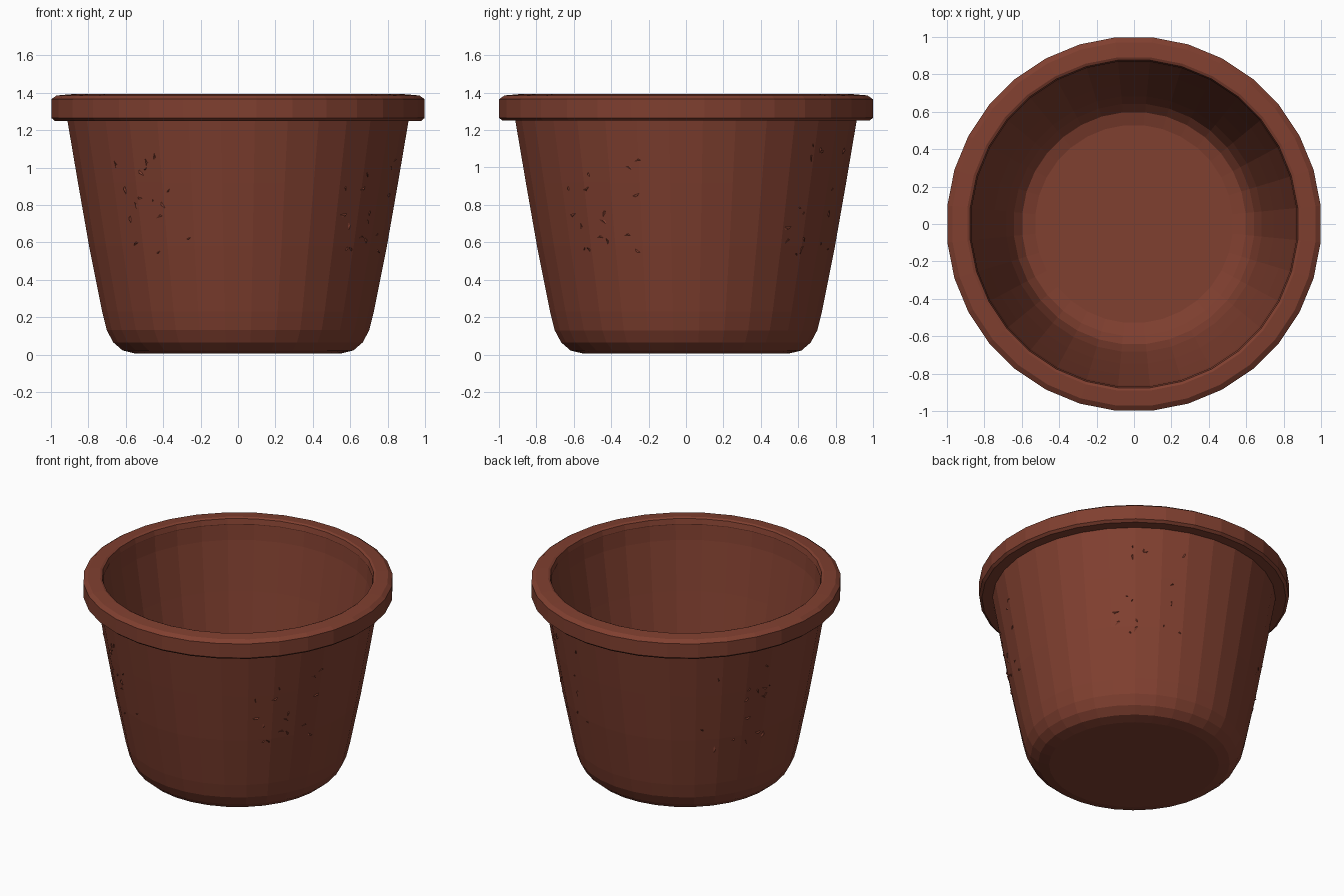
import bpy, bmesh, math, random
from mathutils import Vector, Matrix

cube = bpy.data.objects.get("Cube")
if cube:
    bpy.data.objects.remove(cube)

SIDES = 32
clay = bpy.data.materials.new("terracotta")
clay.use_nodes = True
color = (0.215, 0.05, 0.029, 1)
clay.diffuse_color = color
clay.node_tree.nodes["Principled BSDF"].inputs["Base Color"].default_value = color


def add_object(name, bm):
    mesh = bpy.data.meshes.new(name)
    bm.to_mesh(mesh)
    bm.free()
    mesh.materials.append(clay)
    obj = bpy.data.objects.new(name, mesh)
    bpy.context.collection.objects.link(obj)
    return obj


def lathe(name, profile, closed=False):
    """Revolve (radius, height) points; an open profile gets capped ends."""
    bm = bmesh.new()
    rings = []
    for r, z in profile:
        ring = []
        for i in range(SIDES):
            a = math.tau * (i + 0.5) / SIDES
            ring.append(bm.verts.new((r * math.cos(a), r * math.sin(a), z)))
        rings.append(ring)
    pairs = list(zip(rings, rings[1:]))
    if closed:
        pairs.append((rings[-1], rings[0]))
    for low, high in pairs:
        for i in range(SIDES):
            j = (i + 1) % SIDES
            bm.faces.new((low[i], low[j], high[j], high[i]))
    if not closed:
        bm.faces.new(rings[0])
        bm.faces.new(rings[-1])
    bmesh.ops.recalc_face_normals(bm, faces=bm.faces)
    return add_object(name, bm)


# Outer wall from the base up, over the lip, then down the inside to the floor
wall = [(0.55, 0.005), (0.62, 0.022), (0.67, 0.065), (0.705, 0.13),
        (0.73, 0.23), (0.80, 0.58), (0.86, 0.92), (0.918, 1.26),
        (0.925, 1.36), (0.875, 1.36), (0.865, 1.24), (0.81, 0.9),
        (0.75, 0.56), (0.685, 0.24), (0.645, 0.13), (0.60, 0.08), (0.53, 0.06)]
lathe("pot_body", wall)

# Thick collar round the mouth, with soft outer corners
rim = [(0.905, 1.25), (0.985, 1.25), (1.003, 1.265), (1.003, 1.365),
       (0.975, 1.385), (0.895, 1.392), (0.88, 1.385), (0.872, 1.35)]
lathe("rim", rim, closed=True)

# Small raised chips in four worn patches of the wall
random.seed(4)
bm = bmesh.new()
for quarter in range(4):
    for n in range(16):
        angle = math.radians(-32 + 90 * quarter + random.uniform(-17, 17))
        z = random.uniform(0.5, 1.12)
        step = math.tau / SIDES
        bend = (angle / step) % 1 - 0.5
        flat = math.cos(step / 2) / math.cos(bend * step)
        # Follow the facet under the chip
        facet = round(angle / step - 0.5) + 0.5
        facet = (math.floor(angle / step - 0.5) + 1) * step
        radius = (0.80 + (z - 0.58) * 0.174) * math.cos(step / 2)
        radius /= math.cos(angle - facet)
        size = random.uniform(0.01, 0.028)
        turn = Matrix.Rotation(angle, 4, "Z")
        spin = Matrix.Rotation(random.uniform(0, math.tau), 4, "X")
        place = Matrix.Translation(turn @ Vector((radius, 0, z))) @ turn @ spin
        corners = [(0, -0.3 * size, -size), (0, 0.4 * size, -size * 0.6),
                   (0, 0, size), (0.008, 0.3 * size, 0)]
        v = [bm.verts.new(place @ Vector(c)) for c in corners]
        for a, b, c in ((0, 1, 2), (0, 1, 3), (1, 2, 3), (2, 0, 3)):
            bm.faces.new((v[a], v[b], v[c]))
bmesh.ops.recalc_face_normals(bm, faces=bm.faces)
add_object("surface_chips", bm)
